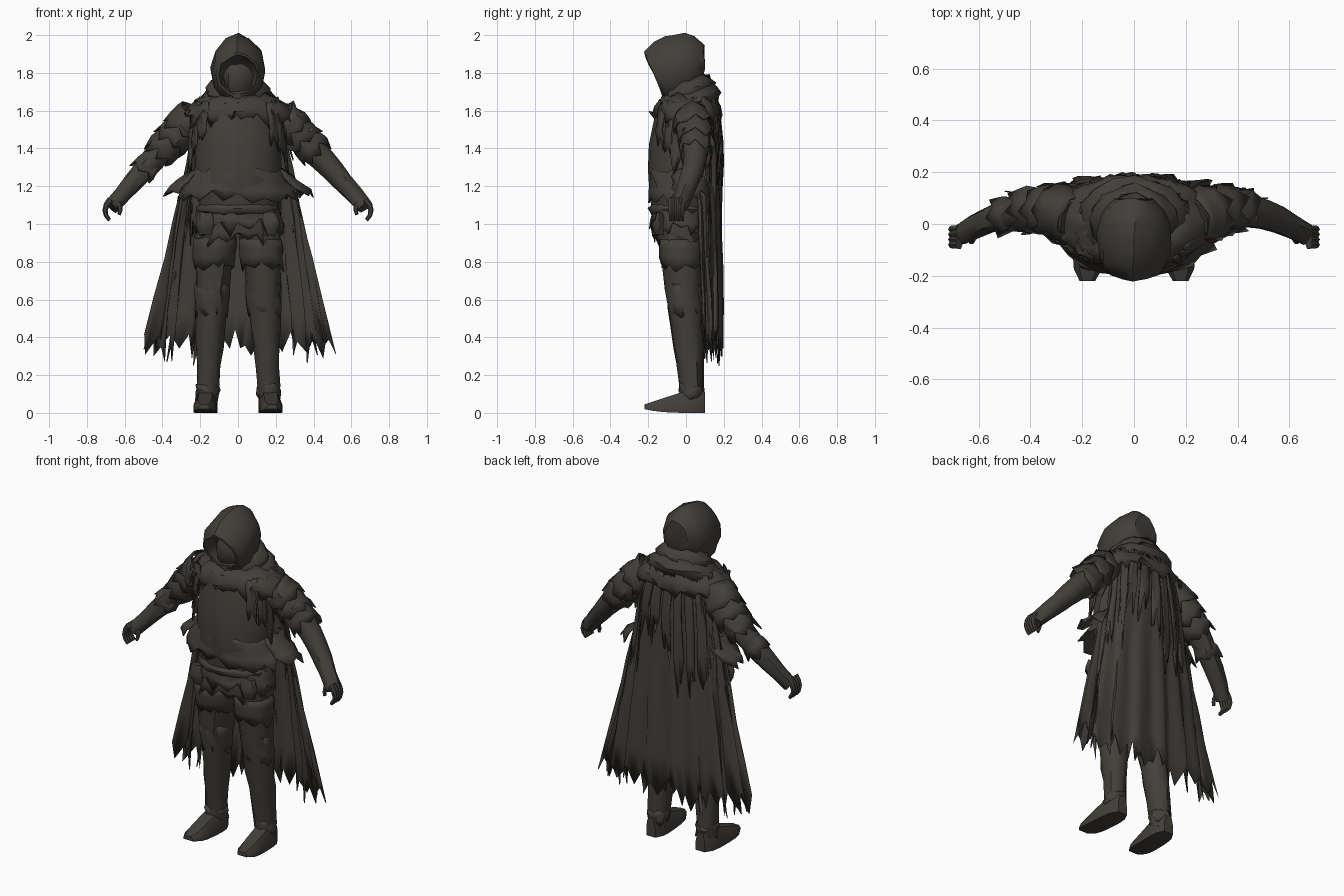
import bpy, bmesh, math, random
from mathutils import Vector
from math import sin, cos, pi

random.seed(7)
if "Cube" in bpy.data.objects:
    bpy.data.objects.remove(bpy.data.objects["Cube"])

cloth = bpy.data.materials.new("dark brown cloth")
cloth.use_nodes = True
colour = (.056, .05, .042, 1)
cloth.diffuse_color = colour
cloth.node_tree.nodes["Principled BSDF"].inputs["Base Color"].default_value = colour
parts = []


def lerp(pair, t):
    start, end = pair
    return start + (end - start) * t


def surface(name, rows, closed=True, solid=True, tear=0, rough=0):
    """Skin rows of points; tear makes the last row ragged, rough dents the skin."""
    for row in rows:
        for point in row:
            point += Vector([random.uniform(-rough, rough) for axis in "xyz"])
    for i, point in enumerate(rows[-1]):
        pull = (point - rows[-2][i]).normalized() * tear
        point += pull * (random.random() if i % 2 else -random.random())
    bm = bmesh.new()
    grid = [[bm.verts.new(point) for point in row] for row in rows]
    count = len(grid[0])
    for upper, lower in zip(grid, grid[1:]):
        for i in range(count if closed else count - 1):
            j = (i + 1) % count
            bm.faces.new((upper[i], upper[j], lower[j], lower[i]))
    if solid:
        bm.faces.new(grid[0])
        bm.faces.new(grid[-1])
    bmesh.ops.recalc_face_normals(bm, faces=bm.faces)
    mesh = bpy.data.meshes.new(name)
    bm.to_mesh(mesh)
    bm.free()
    mesh.materials.append(cloth)
    obj = bpy.data.objects.new(name, mesh)
    bpy.context.collection.objects.link(obj)
    if not solid:
        obj.modifiers.new("cloth thickness", 'SOLIDIFY').thickness = .006
    parts.append(obj)


def wrap(name, start, end, width, depth, bulge=0, steps=4, sides=14, middle=pi,
         spread=pi, tilt=0, fold=0, waves=16, solid=False, tear=0, rough=.006):
    """Loft ellipses from start to end; spread limits the arc about middle (0 is front)."""
    closed = spread == pi
    rows = []
    for k in range(steps + 1):
        t = k / steps
        centre = Vector(start).lerp(Vector(end), t)
        swell = bulge * sin(pi * t)
        row = []
        for i in range(sides):
            u = i / (sides if closed else sides - 1)
            angle = middle + spread * (u + u - 1)
            crease = 1 + fold * t * sin(waves * angle)
            x = (lerp(width, t) + swell) * crease * sin(angle)
            y = -(lerp(depth, t) + swell) * crease * cos(angle)
            row.append(centre + Vector((x, y, tilt * y)))
        rows.append(row)
    surface(name, rows, closed, solid, tear, rough)


def bend(points, t):
    a, b, c = points
    return Vector(a).lerp(Vector(b), t).lerp(Vector(b).lerp(Vector(c), t), t)


def tube(name, points, radius, span=(0, 1), steps=6, sides=10, **finish):
    """Round limb along a bent path, or only a span of it."""
    rows = []
    for k in range(steps + 1):
        t = lerp(span, k / steps)
        along = (bend(points, t + .01) - bend(points, t - .01)).normalized()
        across = along.cross(Vector((0, 1, 0))).normalized()
        up = across.cross(along)
        size = lerp(radius, k / steps)
        turns = [pi * 2 * i / sides for i in range(sides)]
        rows.append([bend(points, t) + (across * cos(a) + up * sin(a)) * size for a in turns])
    surface(name, rows, **finish)


def hood_ring(t, scale=1, push=0):
    """Pointed oval facing forward, leaning at the front and rounding off at the back."""
    swell = .06 * (4 * t * (1 - t)) ** .5
    row = []
    for i in range(12):
        a = pi * i / 6
        wide = (.115 + swell / 2 - .04 * t ** 4) * scale * (.85 if i in (1, 11) else 1)
        tall = (.12 + swell - .03 * t ** 4) * scale * cos(a)
        y = lerp((-.17, .095), t) + push - .05 * (1 - t) * cos(a)
        row.append(Vector((wide * sin(a), y, lerp((1.79, 1.86), t) + tall)))
    return row


# Torso, and hood with a hollow opening around the face
wrap("torso", (0, -.03, .95), (0, -.01, 1.645), (.18, .19), (.13, .14),
     bulge=.045, steps=6, sides=18, solid=True)
hollow = [hood_ring(0, .5, .1), hood_ring(0, .8, .06), hood_ring(0, .88)]
surface("hood", hollow + [hood_ring(k / 6) for k in range(7)], rough=.005)
wrap("face", (0, -.08, 1.67), (0, -.09, 1.88), (.04, .04), (.02, .02), bulge=.04, sides=9,
     solid=True)

# Layered cowl and torn shoulder mantle
for k, layer in enumerate(("upper", "lower")):
    grow = k * .03
    wrap(layer + "_cowl", (0, .015, 1.77 - grow * 2), (0, .01, 1.67 - grow * 2),
         (.11 + grow, .16 + grow * 2), (.1 + grow, .12 + grow), bulge=.03, sides=16, tilt=.25,
         rough=.01)
wrap("mantle", (0, .01, 1.69), (0, .01, 1.55), (.15, .31), (.11, .17),
     bulge=.04, sides=36, tear=.07, rough=.01)

# Flared tunic, belt and layered skirt
wrap("tunic_hem", (0, -.02, 1.3), (0, -.02, 1.14), (.22, .32), (.17, .18),
     sides=26, tear=.04, rough=.012)
wrap("belt", (0, -.03, 1.05), (0, -.03, 1.11), (.2, .2), (.15, .15), bulge=.02, sides=16)
for layer, hem, flare in (("under", .91, .23), ("over", .98, .25)):
    wrap(layer + "_skirt", (0, -.03, 1.1), (0, -.03, hem), (.2, flare), (.14, flare - .09),
         bulge=.01, sides=28, tear=.05, rough=.009)

for s, side in ((1, "left_"), (-1, "right_")):
    outward = s * pi / 2

    # Leg, boot foot and torn leg wraps
    hip, ankle = Vector((s * .12, -.035, .96)), Vector((s * .165, .035, .04))
    wrap(side + "leg", hip, ankle, (.11, .053), (.115, .057), steps=9, sides=12, solid=True)
    sole = []
    for k in range(8):
        t = k / 7
        half = .06 - .03 * abs(t + t - 1) ** 5
        top = lerp((.15, .045), t) - .04 * (1 - t) ** 8
        lift = .02 * t ** 4
        outline = ((-1, 0), (-1, .5), (-.6, 1), (.6, 1), (1, .5), (1, 0))
        sole.append([Vector((s * lerp((.165, .18), t) + half * u, lerp((.1, -.22), t),
                             lerp((lift, top), v))) for u, v in outline])
    surface(side + "foot", sole)
    for piece, high, low, size in (("thigh_rag", .04, .2, .115), ("knee_wrap", .3, .48, .09),
                                   ("boot_cuff", .88, .96, .06)):
        wrap(side + piece, hip.lerp(ankle, high), hip.lerp(ankle, low), (size, size * .95),
             (size, size * .97), bulge=.004, steps=3, tear=.03, rough=.008)
    wrap(side + "pouch", (s * .17, -.14, .94), (s * .17, -.14, 1.06), (.035, .04), (.02, .02),
         bulge=.015, sides=8, solid=True)

    # Arm with overlapping torn sleeves
    arm = ((s * .22, .02, 1.57), (s * .41, .11, 1.4), (s * .67, -.04, 1.09))
    tube(side + "arm", arm, (.09, .042), steps=9, rough=.004)
    for k, layer in enumerate(("shoulder", "upper", "elbow")):
        begin = k * .14
        size = lerp((.1, .035), begin)
        tube(f"{side}{layer}_sleeve", arm, (size, size * 1.1), (begin, begin + .21), steps=3,
             sides=14, solid=False, tear=.04, rough=.01)

    # Curled fingers and thumb
    for k, finger in enumerate(("index", "middle", "ring", "little")):
        y = k * .02 - .08
        tube(f"{side}{finger}_finger", ((s * .675, y, 1.13), (s * .73, y, 1.07),
                                        (s * .68, y, 1.02)), (.018, .01), steps=4, sides=6)
    tube(side + "thumb", ((s * .65, -.05, 1.13), (s * .61, -.06, 1.09), (s * .63, -.07, 1.05)),
         (.018, .009), steps=4, sides=6)

    # Hem point, chest rags and outer cloak panel
    wrap(side + "hem_flap", (0, .02, 1.29), (0, .02, 1.17), (.25, .39), (.16, .16), sides=6,
         middle=outward, spread=.6, tear=.03, rough=.012)
    for k, place in enumerate(("inner", "middle", "outer")):
        wrap(f"{side}{place}_chest_rag", (0, -.02, 1.65), (0, -.02, 1.45 - k * .07),
             (.23, .26), (.15, .18), bulge=.01, sides=5, middle=s * (.85 + k * .27),
             spread=.13, tear=.06, rough=.009)
    wrap(side + "cloak_panel", (0, .06, 1.25), (0, .09, .4), (.29, .46), (.09, .09), sides=9,
         middle=outward + s * .2, spread=.28, fold=.1, tear=.1)

# Flared torn cuff on one forearm only
tube("right_forearm_cuff", arm, (.05, .075), (.5, .68), steps=3, solid=False, tear=.03, rough=.01)

# Folded back cloak with stringy torn layers
wrap("cloak", (0, .03, 1.67), (0, .085, .35), (.21, .43), (.12, .1), bulge=.015, steps=7,
     sides=44, spread=pi * .47, fold=.1, tear=.1)
for k in range(9):
    wrap(f"back_strip_{k + 1}", (0, .035, 1.67), (0, .055, random.uniform(1, 1.35)),
         (.22, .31), (.13, .135), bulge=.015, sides=5, middle=pi + (k - 4) * .27,
         spread=.1, fold=.04, tear=.14)

# Smooth the soft forms while keeping creases
for obj in parts:
    obj.select_set(True)
bpy.context.view_layer.objects.active = parts[0]
bpy.ops.object.shade_smooth_by_angle(angle=math.radians(40))
